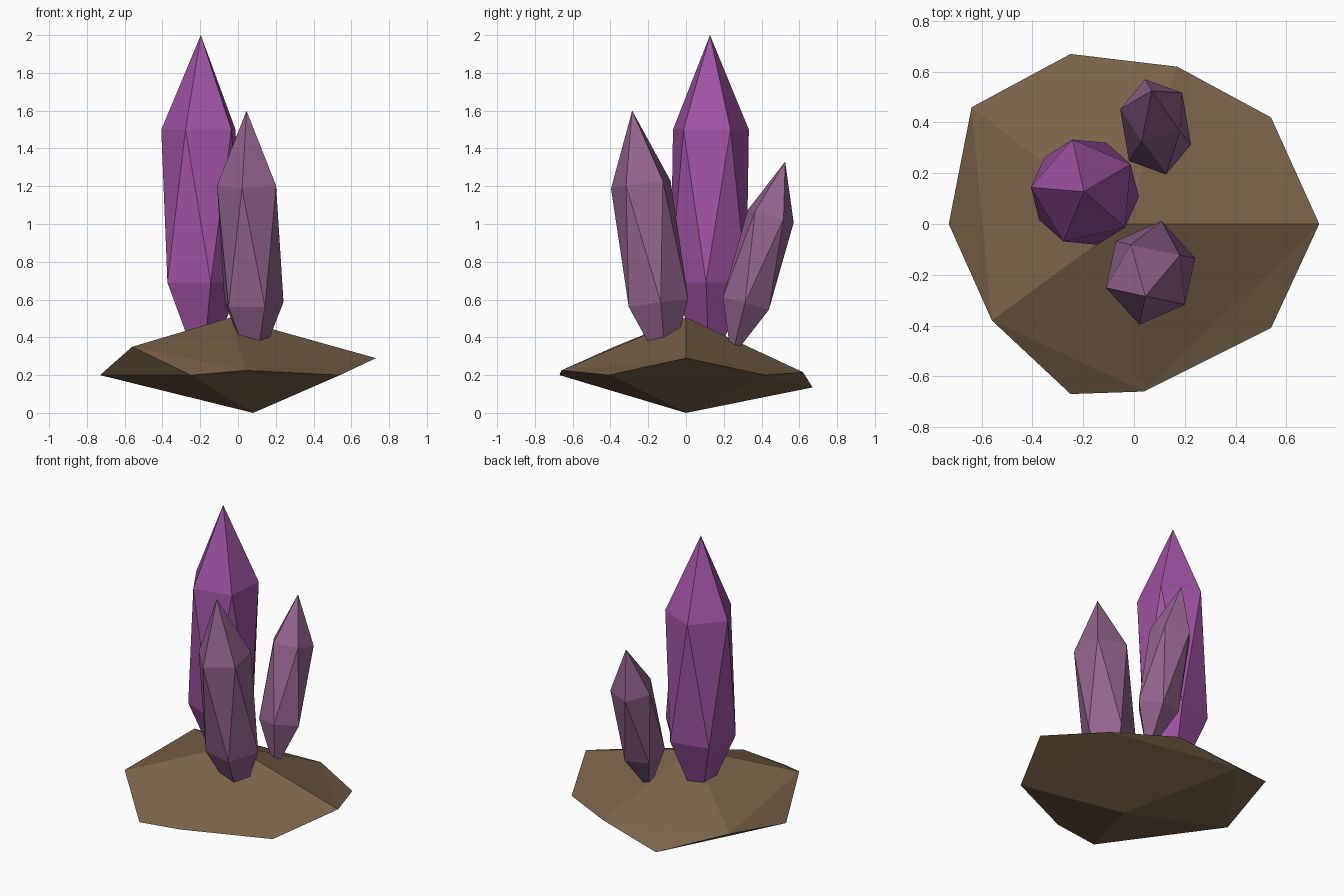
import bpy
import bmesh
from math import radians, cos, sin, sqrt
from mathutils import Vector

cube = bpy.data.objects.get("Cube")
if cube:
    bpy.data.objects.remove(cube, do_unlink=True)


def material(name, rgb):
    mat = bpy.data.materials.new(name)
    mat.use_nodes = True
    mat.diffuse_color = (*rgb, 1)
    bsdf = next(n for n in mat.node_tree.nodes if n.type == 'BSDF_PRINCIPLED')
    bsdf.inputs["Base Color"].default_value = (*rgb, 1)
    return mat


def twenty_sided(name, top, upper, lower, bottom, mat):
    """Twenty triangles between two caps and two staggered rings of five."""
    bm = bmesh.new()
    t, b = bm.verts.new(top), bm.verts.new(bottom)
    up = [bm.verts.new(p) for p in upper]
    low = [bm.verts.new(p) for p in lower]
    for i in range(5):
        j = (i + 1) % 5
        for tri in ((t, up[i], up[j]), (up[i], low[i], up[j]),
                    (low[i], low[j], up[j]), (b, low[j], low[i])):
            bm.faces.new(tri)
    bmesh.ops.recalc_face_normals(bm, faces=bm.faces)
    mesh = bpy.data.meshes.new(name)
    bm.to_mesh(mesh)
    bm.free()
    mesh.materials.append(mat)
    obj = bpy.data.objects.new(name, mesh)
    bpy.context.collection.objects.link(obj)
    return obj


def crystal(name, tip, bottom, radius, phase, mat):
    """Stretched, leaning crystal whose axis runs from bottom to tip."""
    tip, bottom = Vector(tip), Vector(bottom)
    centre, half = (tip + bottom) / 2, (tip - bottom).length / 2
    lean = Vector((0, 0, 1)).rotation_difference(tip - bottom)

    def ring(z, start):
        angles = [radians(start + 72 * i) for i in range(5)]
        return [centre + lean @ Vector((radius * cos(a), radius * sin(a), z)) for a in angles]

    z = half / sqrt(5)
    return twenty_sided(name, tip, ring(z, phase), ring(-z, phase + 36), bottom, mat)


brown = material("earth_brown", (0.195, 0.122, 0.065))
purple = material("bright_purple", (0.352, 0.089, 0.376))
mauve = material("dusty_mauve", (0.296, 0.127, 0.275))

# Uneven rock underneath
twenty_sided(
    "rock_base", (-0.04, 0, 0.505),
    [(0.73, 0, 0.29), (0.17, 0.62, 0.215), (-0.64, 0.46, 0.28),
     (-0.56, -0.38, 0.35), (0.04, -0.66, 0.225)],
    [(0.54, 0.42, 0.2), (-0.25, 0.67, 0.135), (-0.73, 0, 0.2),
     (-0.25, -0.67, 0.2), (0.54, -0.41, 0.2)],
    (0.08, 0, 0), brown)

# Crystals growing out of the rock
crystal("large_crystal", (-0.197, 0.127, 2), (-0.19, 0.124, 0.19), 0.212, 31, purple)
crystal("front_crystal", (0.045, -0.285, 1.6), (0.085, -0.1, 0.19), 0.168, 42, mauve)
crystal("back_crystal", (0.07, 0.525, 1.33), (0.10, 0.24, 0.29), 0.133, 33, mauve)
